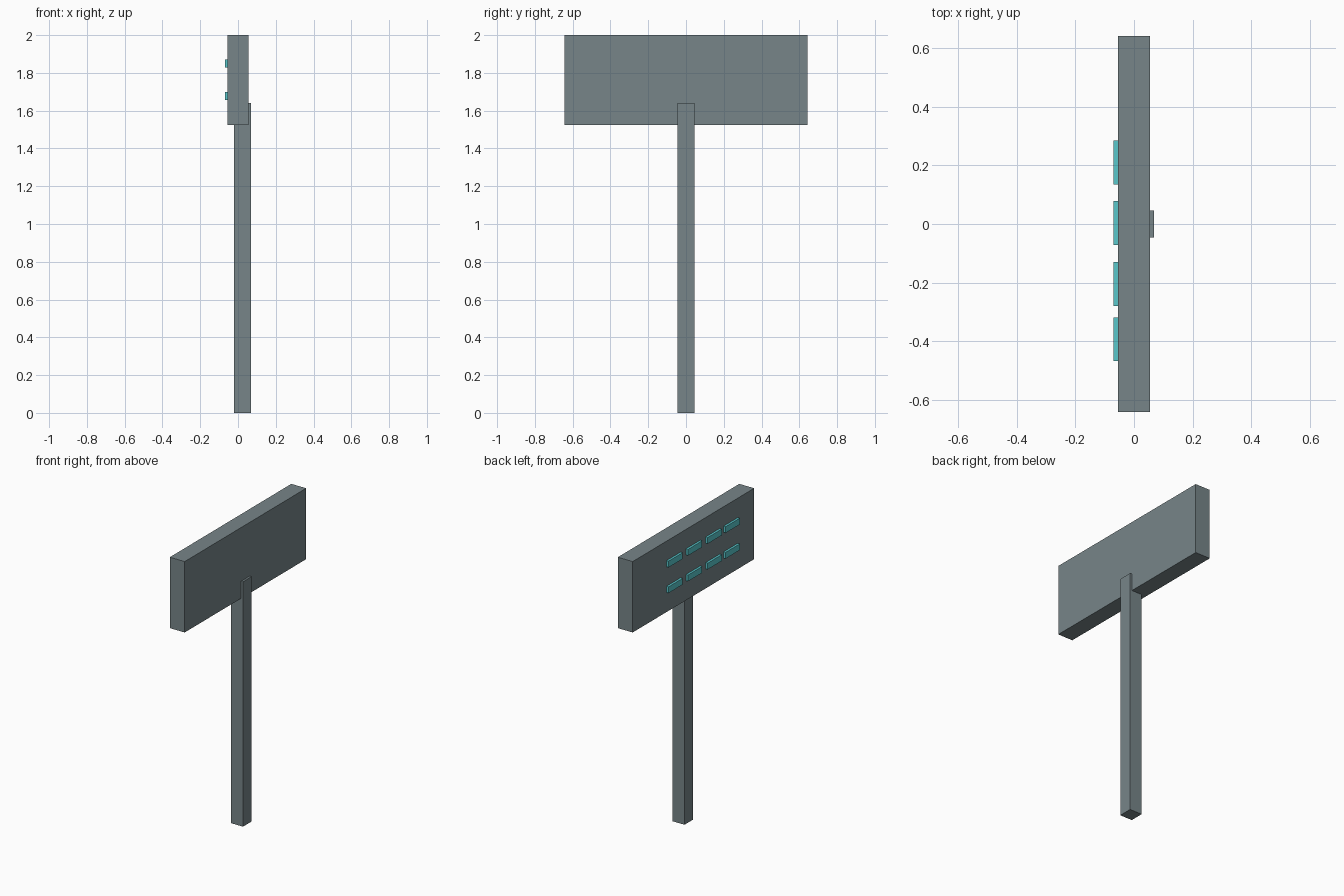
import bpy

cube = bpy.data.objects.get("Cube")
if cube:
    bpy.data.objects.remove(cube, do_unlink=True)


def make_material(name, rgb):
    mat = bpy.data.materials.new(name)
    mat.use_nodes = True
    color = (*rgb, 1.0)
    mat.diffuse_color = color
    mat.node_tree.nodes["Principled BSDF"].inputs["Base Color"].default_value = color
    return mat


def make_box(name, x, y, z, mat):
    """Box spanning the (low, high) range on each axis."""
    spans = (x, y, z)
    bpy.ops.mesh.primitive_cube_add(size=1, location=[(a + b) / 2 for a, b in spans])
    obj = bpy.context.object
    obj.name = name
    obj.scale = [b - a for a, b in spans]
    bpy.ops.object.transform_apply(location=False, rotation=False, scale=True)
    obj.data.materials.append(mat)
    return obj


grey = make_material("slate grey", (0.185, 0.235, 0.25))
cyan = make_material("cyan", (0.10, 0.57, 0.60))

# Sign board and the post that overlaps its back
make_box("sign_board", (-0.055, 0.055), (-0.643, 0.643), (1.525, 2.0), grey)
make_box("post", (-0.021, 0.069), (-0.046, 0.046), (0.0, 1.64), grey)

# Two rows of raised bars on the sign face
for row, z in (("upper", 1.849), ("lower", 1.677)):
    for i, y in enumerate((0.21, 0.003, -0.205, -0.394), 1):
        make_box(f"{row}_bar_{i}", (-0.07, -0.05), (y - 0.075, y + 0.075),
                 (z - 0.021, z + 0.021), cyan)
